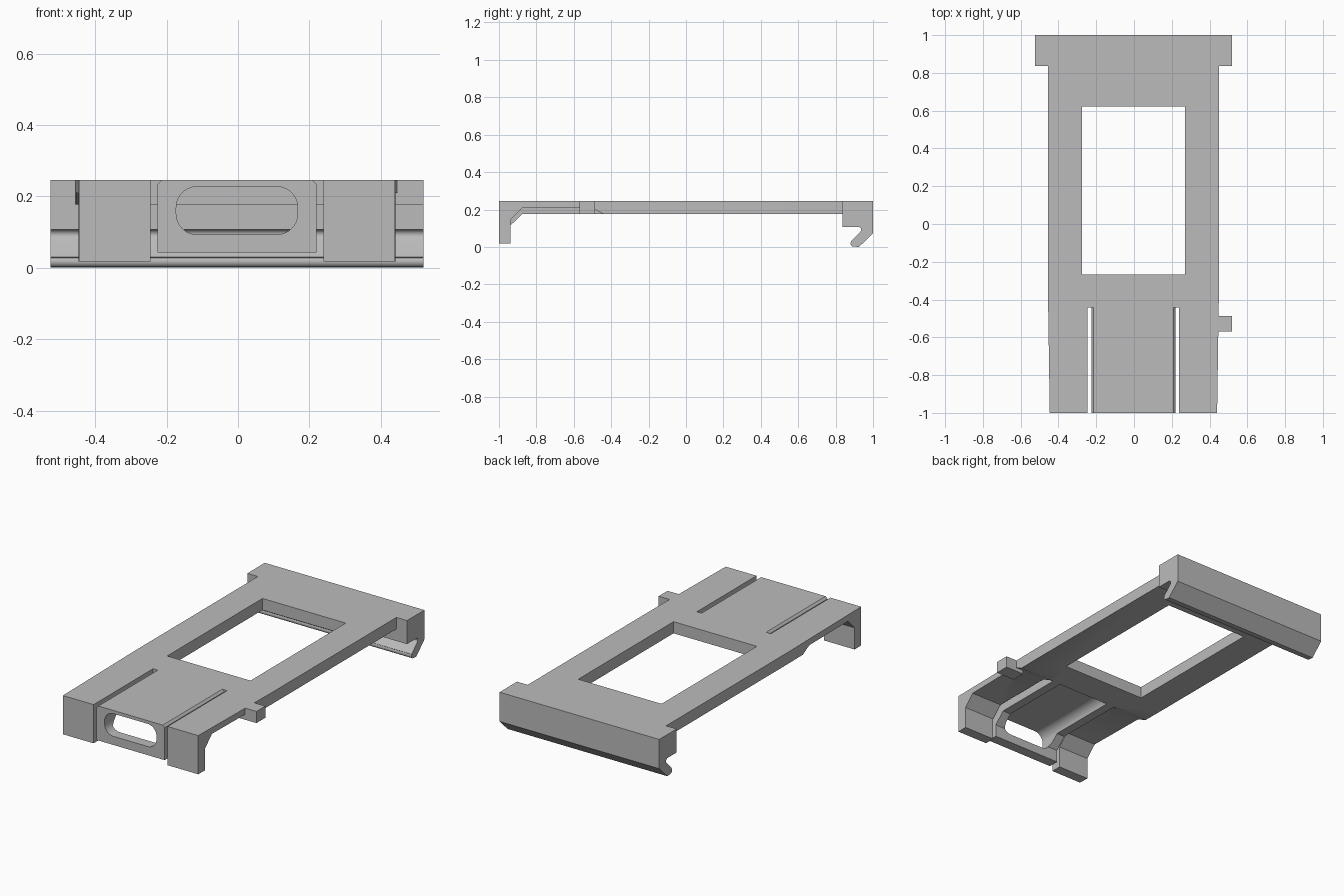
import bpy, bmesh, math

if "Cube" in bpy.data.objects:
    bpy.data.objects.remove(bpy.data.objects["Cube"])

grey = bpy.data.materials.new("grey plastic")
grey.diffuse_color = (0.5, 0.5, 0.5, 1)
grey.use_nodes = True
grey.node_tree.nodes["Principled BSDF"].inputs["Base Color"].default_value = grey.diffuse_color

CX = -0.003                 # middle of the part across x
TOP, UNDER = 0.246, 0.177   # plate top and underside
SLOT_END = -0.443


def prism(name, profile, lo, hi, axis):
    """Extrude a 2D outline from lo to hi along one axis."""
    place = {"x": lambda p, t: (t, p[0], p[1]),
             "y": lambda p, t: (p[0], t, p[1]),
             "z": lambda p, t: (p[0], p[1], t)}[axis]
    bm = bmesh.new()
    ends = [[bm.verts.new(place(p, t)) for p in profile] for t in (lo, hi)]
    bm.faces.new(ends[0])
    bm.faces.new(ends[1])
    n = len(profile)
    for i in range(n):
        j = (i + 1) % n
        bm.faces.new((ends[0][i], ends[0][j], ends[1][j], ends[1][i]))
    bmesh.ops.recalc_face_normals(bm, faces=bm.faces)
    mesh = bpy.data.meshes.new(name)
    bm.to_mesh(mesh)
    bm.free()
    mesh.materials.append(grey)
    obj = bpy.data.objects.new(name, mesh)
    bpy.context.collection.objects.link(obj)
    return obj


def rect(x0, x1, y0, y1):
    return [(x0, y0), (x1, y0), (x1, y1), (x0, y1)]


def combine(target, tool, operation):
    bpy.context.view_layer.objects.active = target
    mod = target.modifiers.new("join", "BOOLEAN")
    mod.operation, mod.solver, mod.object = operation, "EXACT", tool
    bpy.ops.object.modifier_apply(modifier=mod.name)
    bpy.data.objects.remove(tool)


def arc(cx, cy, r, a0, a1, n):
    return [(cx + r * math.cos(math.radians(a0 + (a1 - a0) * i / n)),
             cy + r * math.sin(math.radians(a0 + (a1 - a0) * i / n)))
            for i in range(n + 1)]


# Flat plate, tapering slightly towards the front
w, wf = 0.453, 0.443
outline = [(CX - wf, -1), (CX + wf, -1), (CX + w, -0.33), (CX + w, 0.9),
           (CX - w, 0.9), (CX - w, -0.33)]
body = prism("clip_frame", outline, UNDER, TOP, "z")

# Open window in the plate
combine(body, prism("window_cutter", rect(-0.276, 0.269, -0.268, 0.623), 0, 0.5, "z"),
        "DIFFERENCE")

# Clear the front so the arms and tongue can be built with their own profiles
combine(body, prism("front_cutter", rect(-1, 1, -1.2, SLOT_END), 0, 0.5, "z"),
        "DIFFERENCE")

# Two thin outer arms with a hooked front end
arm_profile = [(-1, TOP), (-1, 0.017), (-0.938, 0.017), (-0.938, 0.145),
               (-0.875, 0.209), (-0.505, 0.209), (SLOT_END, UNDER), (SLOT_END, TOP)]
for side in (-1, 1):
    arm = prism("arm", arm_profile, CX + side * 0.242, CX + side * 0.6, "x")
    combine(arm, prism("taper_cutter", outline, -0.1, 0.5, "z"), "INTERSECT")
    combine(body, arm, "UNION")

# Middle tongue with a lower underside and chamfered top edges
tongue_profile = [(-1, TOP), (-1, 0.042), (-0.938, 0.042), (-0.938, 0.115),
                  (-0.875, UNDER), (SLOT_END, UNDER), (SLOT_END, TOP)]
tongue = prism("tongue", tongue_profile, CX - 0.223, CX + 0.223, "x")
tw = 0.223
section = [(CX - tw, 0), (CX + tw, 0), (CX + tw, TOP - 0.012), (CX + tw - 0.012, TOP),
           (CX - tw + 0.012, TOP), (CX - tw, TOP - 0.012)]
combine(tongue, prism("chamfer_cutter", section, -1.1, 0, "y"), "INTERSECT")

# Rounded opening running back under the tongue
r, hw, z0, z1 = 0.058, 0.17, 0.093, 0.227
opening = (arc(CX + hw - r, z0 + r, r, -90, 0, 10) + arc(CX + hw - r, z1 - r, r, 0, 90, 10)
           + arc(CX - hw + r, z1 - r, r, 90, 180, 10)
           + arc(CX - hw + r, z0 + r, r, 180, 270, 10))
combine(tongue, prism("opening_cutter", opening, -1.1, SLOT_END - 0.001, "y"), "DIFFERENCE")
combine(body, tongue, "UNION")

# Rear bar with a rounded catch lip
lip = ([(0.837, TOP), (0.837, 0.107)] + arc(0.922, 0.092, 0.015, 90, -45, 6)
       + [(0.881, 0.03)] + arc(0.897, 0.018, 0.017, 145, 250, 5)
       + [(0.925, 0.0), (1, 0.073), (1, TOP)])
combine(body, prism("rear_bar", lip, -0.525, 0.52, "x"), "UNION")

# Small locating tab on one side
combine(body, prism("tab", rect(0.40, 0.52, -0.57, -0.487), UNDER, TOP, "z"), "UNION")

# Merge flat regions and shade
bm = bmesh.new()
bm.from_mesh(body.data)
bmesh.ops.remove_doubles(bm, verts=bm.verts, dist=0.0003)
bmesh.ops.dissolve_limit(bm, angle_limit=math.radians(0.5), verts=bm.verts, edges=bm.edges)
bm.to_mesh(body.data)
bm.free()
bpy.ops.object.select_all(action="DESELECT")
body.select_set(True)
bpy.context.view_layer.objects.active = body
bpy.ops.object.shade_smooth_by_angle(angle=math.radians(30))
